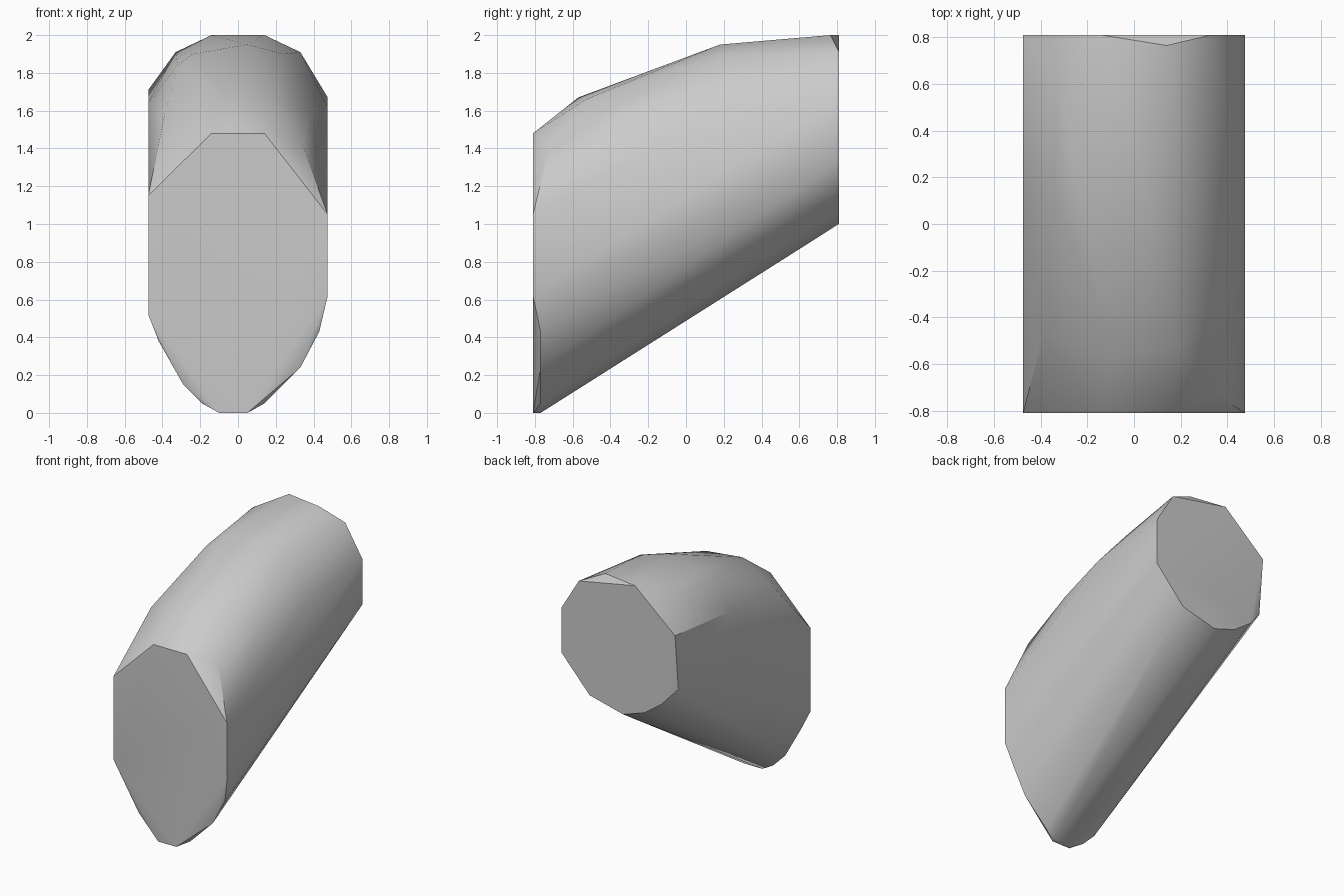
import bpy
import bmesh
import math

cube = bpy.data.objects.get("Cube")
if cube:
    bpy.data.objects.remove(cube, do_unlink=True)

W = 0.475   # half width
D = 0.81    # half depth

# Flat front end: (x, z)
front_end = [(-W, 1.15), (-.14, 1.48), (.14, 1.48), (W, 1.05),
             (W, .62), (.05, 0), (-.1, 0), (-W, .52)]
# Flat back end: (x, z)
back_end = [(-.14, 2), (.33, 1.91), (W, 1.67), (W, 1.33), (.24, 1.07),
            (-.04, 1), (-.22, 1.06), (-.36, 1.16), (-W, 1.71)]
# Rounded toe just behind the front end: (x, z)
toe = [(.43, .43), (.33, .24), (.14, .05), (.05, 0), (-.1, 0),
       (-.19, .05), (-.29, .15), (-.42, .38)]
# Shoulders and crown: (x, y, z)
shoulders = [(.14, .765, 2), (.05, .18, 1.95), (.24, .2, 1.9),
             (W, .18, 1.62), (.38, -.28, 1.58), (.2, -.53, 1.66),
             (.36, -.74, 1.34), (.34, -.72, 1.42), (-.07, -.57, 1.67),
             (-.39, -.48, 1.57), (-W, .12, 1.64), (-.32, .08, 1.84),
             (-.24, .15, 1.9), (-.33, .65, 1.91), (-W, .77, 1.29)]

points = [(x, -D, z) for x, z in front_end]
points += [(x, D, z) for x, z in back_end]
points += [(x, -.77, z) for x, z in toe]
points += shoulders

# Wrap the sections in one faceted convex body
bm = bmesh.new()
for p in points:
    bm.verts.new(p)
hull = bmesh.ops.convex_hull(bm, input=bm.verts[:])
unused = {g for g in hull["geom_interior"] + hull["geom_unused"]
          if isinstance(g, bmesh.types.BMVert)}
bmesh.ops.delete(bm, geom=list(unused), context='VERTS')
bmesh.ops.dissolve_limit(bm, angle_limit=math.radians(1),
                         verts=bm.verts[:], edges=bm.edges[:])
bmesh.ops.recalc_face_normals(bm, faces=bm.faces[:])
mesh = bpy.data.meshes.new("sloped_body")
bm.to_mesh(mesh)
bm.free()
body = bpy.data.objects.new("sloped_body", mesh)
bpy.context.collection.objects.link(body)

# Plain grey finish
grey = bpy.data.materials.new("plain_grey")
grey.use_nodes = True
colour = (.6, .6, .6, 1)
grey.diffuse_color = colour
grey.node_tree.nodes["Principled BSDF"].inputs["Base Color"].default_value = colour
mesh.materials.append(grey)

# Soft sides with crisp ends
bpy.ops.object.select_all(action='DESELECT')
body.select_set(True)
bpy.context.view_layer.objects.active = body
bpy.ops.object.shade_smooth_by_angle(angle=math.radians(32))
